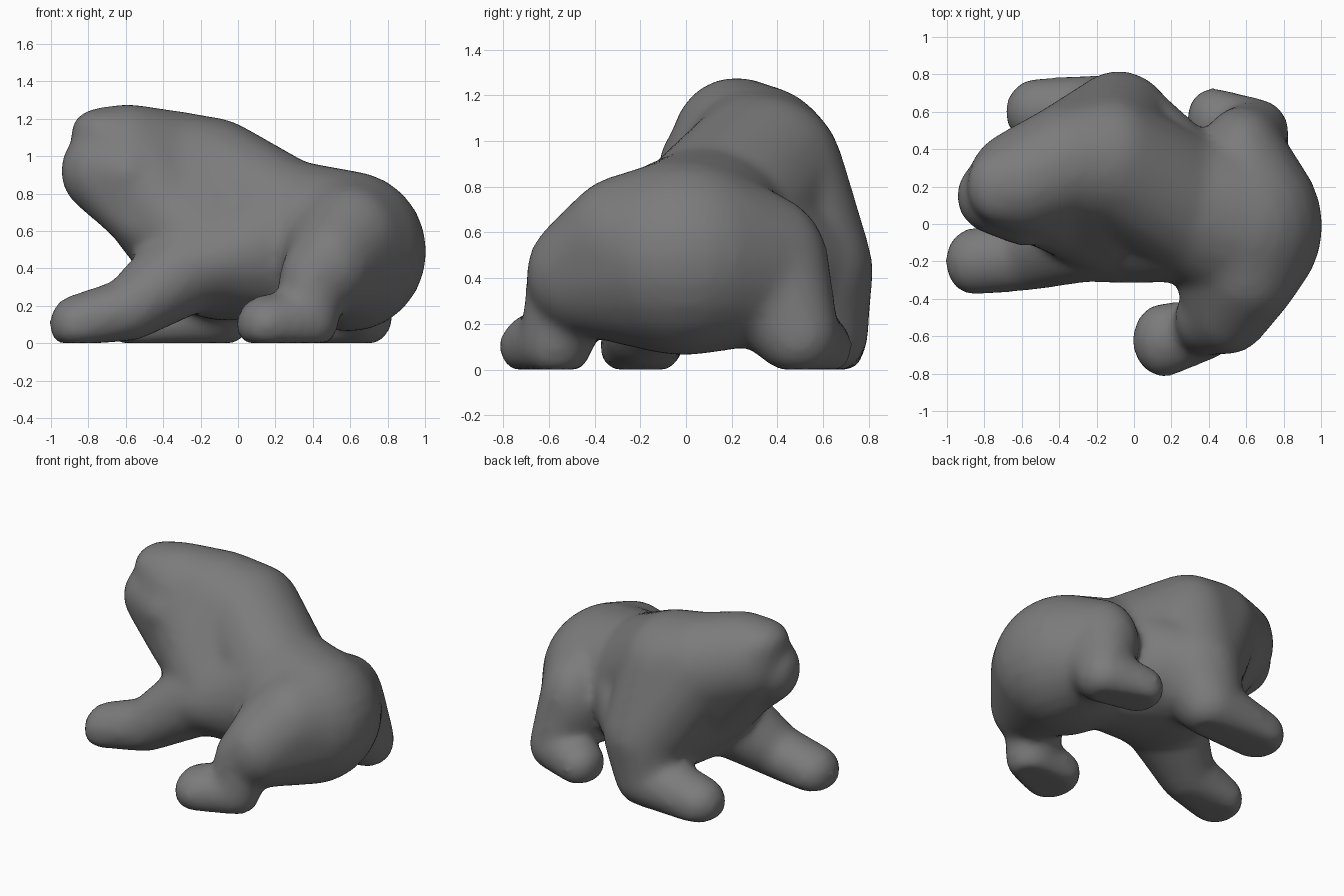
import bpy
import bmesh
import math
from mathutils import Vector

cube = bpy.data.objects.get("Cube")
if cube:
    bpy.data.objects.remove(cube, do_unlink=True)

grey = bpy.data.materials.new("stone grey")
grey.use_nodes = True
color = (0.2, 0.2, 0.2, 1)
grey.diffuse_color = color
grey.node_tree.nodes["Principled BSDF"].inputs["Base Color"].default_value = color


def blob(x, y, z, rx, ry, rz):
    """Points of an ellipsoid, flattened where it meets the ground."""
    points = []
    rings, sides = 12, 24
    for i in range(rings + 1):
        lat = math.pi * (i / rings - 0.5)
        for j in range(sides if 0 < i < rings else 1):
            lon = math.tau * j / sides
            p = Vector((x + rx * math.cos(lat) * math.cos(lon),
                        y + ry * math.cos(lat) * math.sin(lon),
                        z + rz * math.sin(lat)))
            p.z = max(p.z, 0.0)
            points.append(p)
    return points


def add_skin(target, blobs):
    """Stretch a convex skin over a few blobs."""
    bm = bmesh.new()
    for b in blobs:
        for p in b:
            bm.verts.new(p)
    bmesh.ops.remove_doubles(bm, verts=bm.verts[:], dist=0.0005)
    bmesh.ops.convex_hull(bm, input=bm.verts[:])
    loose = [v for v in bm.verts if not v.link_faces]
    bmesh.ops.delete(bm, geom=loose, context='VERTS')
    bmesh.ops.recalc_face_normals(bm, faces=bm.faces[:])
    mesh = bpy.data.meshes.new("skin")
    bm.to_mesh(mesh)
    bm.free()
    target.from_mesh(mesh)
    bpy.data.meshes.remove(mesh)


def sculpt(name, groups):
    """Fuse skins into one softly modelled form."""
    bm = bmesh.new()
    for group in groups:
        add_skin(bm, group)
    mesh = bpy.data.meshes.new(name)
    bm.to_mesh(mesh)
    bm.free()
    mesh.materials.append(grey)
    obj = bpy.data.objects.new(name, mesh)
    bpy.context.collection.objects.link(obj)
    remesh = obj.modifiers.new("fuse", 'REMESH')
    remesh.mode = 'VOXEL'
    remesh.voxel_size = 0.028
    remesh.use_smooth_shade = True
    smooth = obj.modifiers.new("soften", 'SMOOTH')
    smooth.factor = 0.5
    smooth.iterations = 12


# Torso
withers = blob(-0.13, 0.33, 0.87, 0.31, 0.36, 0.335)
ribs = blob(-0.08, 0.25, 0.45, 0.36, 0.57, 0.33)
chest = blob(-0.36, 0.18, 0.65, 0.28, 0.36, 0.32)
waist = blob(0.29, 0.09, 0.55, 0.3, 0.4, 0.43)
neck = blob(-0.35, 0.32, 0.9, 0.3, 0.33, 0.345)

# Head
skull = blob(-0.59, 0.22, 0.97, 0.3, 0.29, 0.31)
brow = blob(-0.72, 0.2, 1.13, 0.175, 0.2, 0.13)
muzzle = blob(-0.73, 0.15, 0.92, 0.22, 0.21, 0.23)
jaw = blob(-0.58, 0.07, 0.9, 0.19, 0.19, 0.19)
throat = blob(-0.56, 0.07, 0.68, 0.15, 0.16, 0.16)

head = [(neck, chest, skull), (skull, brow), (muzzle, jaw, throat), (throat, chest)]

# Front legs
right_shoulder = blob(-0.25, -0.02, 0.42, 0.26, 0.29, 0.25)
right_elbow = blob(-0.58, -0.17, 0.18, 0.17, 0.19, 0.17)
right_paw = blob(-0.86, -0.2, 0.1, 0.15, 0.18, 0.16)
left_shoulder = blob(-0.08, 0.5, 0.44, 0.3, 0.32, 0.31)
left_elbow = blob(-0.12, 0.6, 0.17, 0.21, 0.2, 0.2)
left_paw = blob(-0.52, 0.6, 0.1, 0.17, 0.18, 0.16)

front_legs = [(right_shoulder, right_elbow), (right_elbow, right_paw),
              (left_shoulder, left_elbow), (left_elbow, left_paw)]

torso = [(withers, ribs, chest), (withers, waist), (ribs, waist),
         (withers, neck, chest), (neck, withers, left_shoulder, ribs),
         (right_shoulder, ribs)]

# Hips
rump = blob(0.59, -0.01, 0.49, 0.42, 0.47, 0.43)
seat = blob(0.71, -0.06, 0.62, 0.22, 0.32, 0.24)
belly = blob(0.5, -0.03, 0.3, 0.32, 0.4, 0.22)
right_hip = blob(0.6, -0.27, 0.55, 0.28, 0.28, 0.3)
left_hip = blob(0.58, 0.34, 0.44, 0.24, 0.29, 0.33)

hips = [(waist, rump), (rump, seat, right_hip), (rump, belly), (rump, left_hip)]

# Hind legs
right_thigh = blob(0.5, -0.43, 0.42, 0.24, 0.27, 0.27)
right_knee = blob(0.4, -0.5, 0.35, 0.18, 0.2, 0.2)
right_ankle = blob(0.37, -0.57, 0.12, 0.17, 0.16, 0.17)
right_foot = blob(0.16, -0.62, 0.1, 0.17, 0.2, 0.16)
left_ankle = blob(0.66, 0.49, 0.15, 0.17, 0.18, 0.18)
left_foot = blob(0.42, 0.56, 0.1, 0.14, 0.17, 0.15)

hind_legs = [(rump, right_hip, right_thigh), (right_thigh, right_knee),
             (right_knee, right_ankle), (right_ankle, right_foot),
             (left_hip, left_ankle), (left_ankle, left_foot)]

sculpt("sitting_animal_body", torso + head + front_legs + hips + hind_legs)
